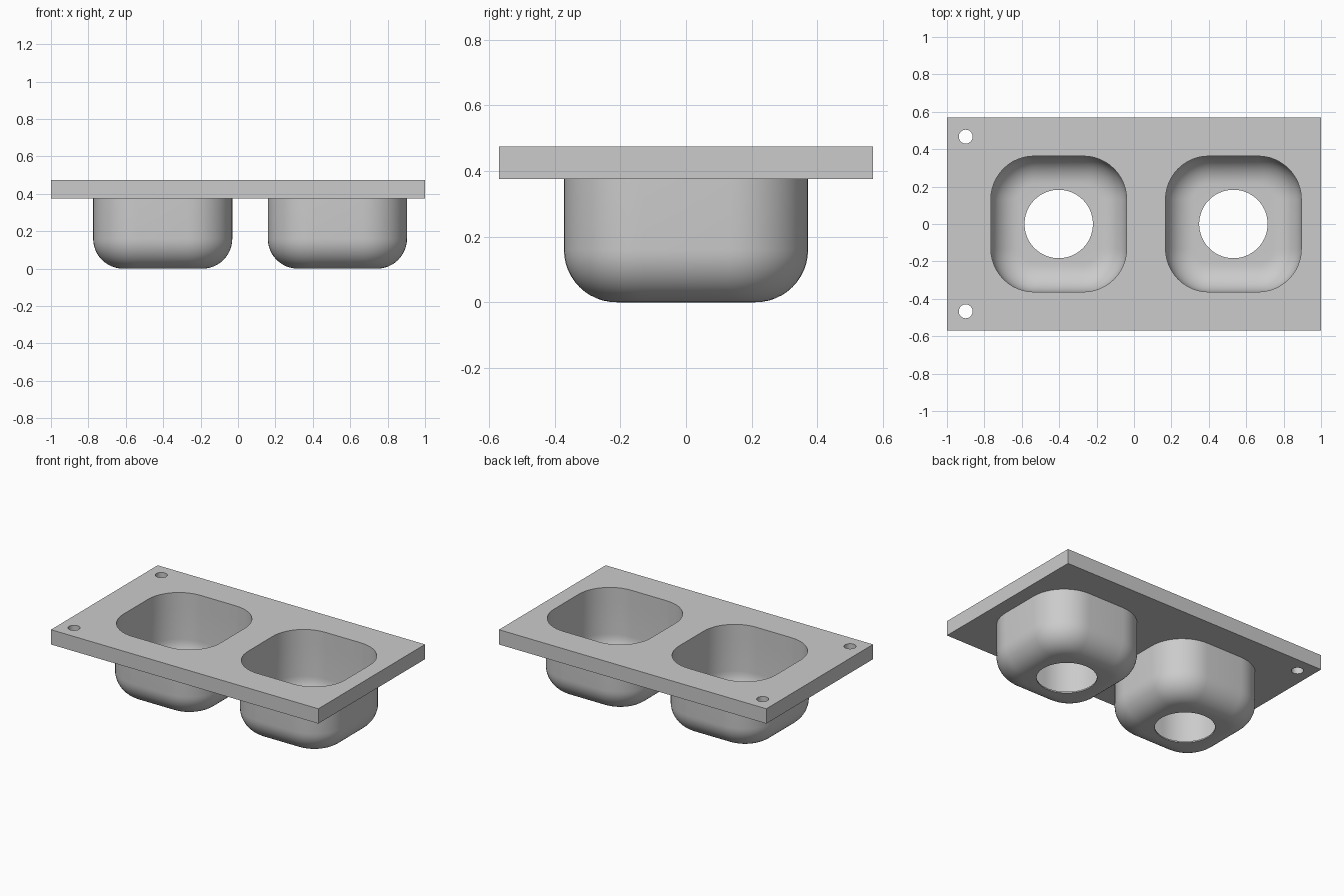
import bpy, bmesh, math

if "Cube" in bpy.data.objects:
    bpy.data.objects.remove(bpy.data.objects["Cube"], do_unlink=True)

ARC = 12                      # segments per rounded corner
PLATE_X, PLATE_Y = 1.0, 0.57
PLATE_BOTTOM, PLATE_TOP = 0.375, 0.475
CUPS = {"right_cup": -0.4025, "left_cup": 0.5315}
OUTER, WALL, CORNER, FILLET = 0.372, 0.009, 0.24, 0.16
DRAIN = 0.183

grey = bpy.data.materials.new("plain grey")
grey.use_nodes = True
grey.diffuse_color = (0.6, 0.6, 0.6, 1)
grey.node_tree.nodes["Principled BSDF"].inputs["Base Color"].default_value = (0.6, 0.6, 0.6, 1)


def rounded_square(half, radius, x=0):
    """Outline of a square with rounded corners."""
    points = []
    for corner in range(4):
        middle = math.radians(45 + 90 * corner)
        reach = (half - radius) * math.sqrt(2)
        for i in range(ARC + 1):
            a = math.radians(90 * (corner + i / ARC))
            points.append((x + reach * math.cos(middle) + radius * math.cos(a),
                           reach * math.sin(middle) + radius * math.sin(a)))
    return points


def circle(radius, x=0, y=0):
    count = 4 * (ARC + 1)
    return [(x + radius * math.cos(math.tau * (i + 0.5) / count),
             y + radius * math.sin(math.tau * (i + 0.5) / count)) for i in range(count)]


def finish(bm, name, x=0):
    bmesh.ops.recalc_face_normals(bm, faces=bm.faces)
    mesh = bpy.data.meshes.new(name)
    bm.to_mesh(mesh)
    bm.free()
    mesh.materials.append(grey)
    obj = bpy.data.objects.new(name, mesh)
    obj.location.x = x
    bpy.context.collection.objects.link(obj)
    bpy.ops.object.select_all(action="DESELECT")
    obj.select_set(True)
    bpy.context.view_layer.objects.active = obj
    bpy.ops.object.shade_smooth_by_angle(angle=math.radians(30))


def build_plate():
    """Flat slab with two cup openings and two screw holes."""
    loops = [[(-PLATE_X, -PLATE_Y), (PLATE_X, -PLATE_Y), (PLATE_X, PLATE_Y), (-PLATE_X, PLATE_Y)]]
    loops += [rounded_square(OUTER - WALL, CORNER - WALL, x) for x in CUPS.values()]
    loops += [circle(0.037, -0.9, side * 0.467) for side in (-1, 1)]
    bm = bmesh.new()
    for loop in loops:
        verts = [bm.verts.new((x, y, PLATE_BOTTOM)) for x, y in loop]
        for a, b in zip(verts, verts[1:] + verts[:1]):
            bm.edges.new((a, b))
    bmesh.ops.triangle_fill(bm, edges=bm.edges[:], use_beauty=True, normal=(0, 0, 1))
    top = bmesh.ops.extrude_face_region(bm, geom=bm.faces[:], use_keep_orig=True)["geom"]
    bmesh.ops.translate(bm, vec=(0, 0, PLATE_TOP - PLATE_BOTTOM),
                        verts=[v for v in top if isinstance(v, bmesh.types.BMVert)])
    finish(bm, "mounting_plate")


def shell_side(inset):
    """Wall, bottom fillet and drain edge of one skin, from the top down."""
    half, corner, fillet = OUTER - inset, CORNER - inset, FILLET - inset
    rings = [(rounded_square(half, corner), PLATE_BOTTOM)]
    for i in range(ARC + 1):
        a = math.pi / 2 * i / ARC
        shrink = fillet * (1 - math.cos(a))
        rings.append((rounded_square(half - shrink, corner - shrink),
                      FILLET - fillet * math.sin(a)))
    return rings + [(circle(DRAIN), inset)]


def build_cup(name, x):
    bm = bmesh.new()
    profile = shell_side(0) + shell_side(WALL)[::-1]
    rings = [[bm.verts.new((px, py, z)) for px, py in outline] for outline, z in profile]
    for low, high in zip(rings, rings[1:] + rings[:1]):
        for i in range(len(low)):
            j = (i + 1) % len(low)
            bm.faces.new((low[i], low[j], high[j], high[i]))
    finish(bm, name, x)


build_plate()
for cup_name, cup_x in CUPS.items():
    build_cup(cup_name, cup_x)
